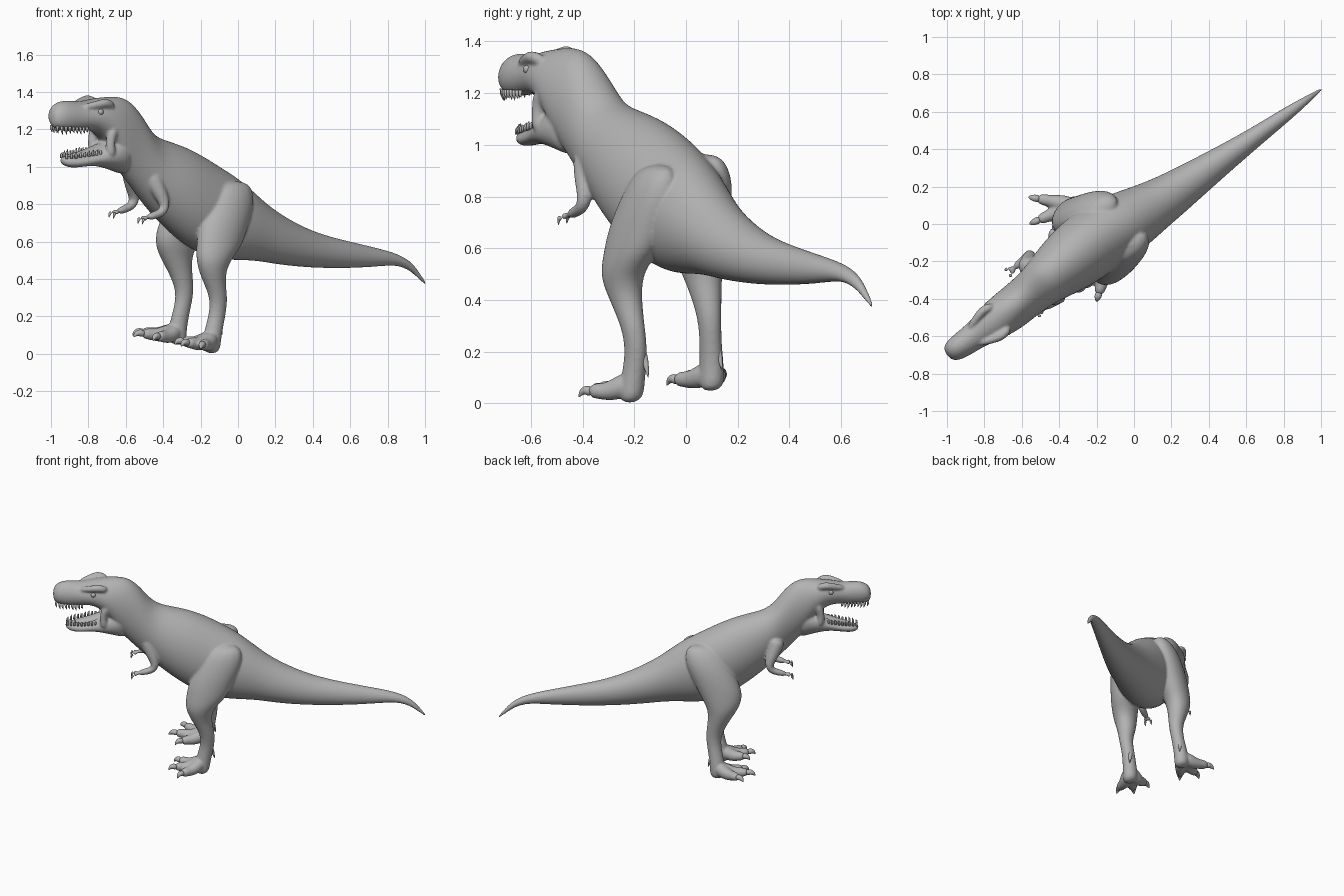
import bpy
import bmesh
from math import sin, cos, pi
from mathutils import Vector

default_cube = bpy.data.objects.get("Cube")
if default_cube:
    bpy.data.objects.remove(default_cube, do_unlink=True)

# One plain grey for the whole animal
grey = bpy.data.materials.new("plain_grey")
grey.use_nodes = True
grey.diffuse_color = (0.45, 0.45, 0.45, 1)
grey.node_tree.nodes["Principled BSDF"].inputs["Base Color"].default_value = (0.45, 0.45, 0.45, 1)

LATERAL = Vector((-0.584, 0.812, 0.12))
BACKWARD = Vector((0.812, 0.584, 0))


def place(along, side, z):
    """Body frame (towards tail, towards far side, up) to world, with a slight roll."""
    return BACKWARD * along + LATERAL * side + Vector((0, 0, z - 0.006))


def loft(bm, rings):
    """Skin a series of equal rings and close both ends."""
    loops = [[bm.verts.new(p) for p in ring] for ring in rings]
    count = len(loops[0])
    for a, b in zip(loops, loops[1:]):
        for i in range(count):
            j = (i + 1) % count
            bm.faces.new((a[i], a[j], b[j], b[i]))
    bm.faces.new(loops[0][::-1])
    bm.faces.new(loops[-1])


def ellipse(center, u, v, sides):
    return [center + u * cos(2 * pi * i / sides) + v * sin(2 * pi * i / sides)
            for i in range(sides)]


def trunk(bm, rows):
    """Upright cross-sections: along, side, top, bottom, half width."""
    loft(bm, [ellipse(place(s, l, (top + low) / 2), LATERAL * w,
                      Vector((0, 0, (top - low) / 2)), 16)
              for s, l, top, low, w in rows])


def limb(bm, points, radii, sides=8):
    """Round tube along a path of world points, without twisting."""
    points = [Vector(p) for p in points]
    u = (points[1] - points[0]).orthogonal()
    rings = []
    for i, (p, r) in enumerate(zip(points, radii)):
        t = (points[min(i + 1, len(points) - 1)] - points[max(i - 1, 0)]).normalized()
        u = (u - t * u.dot(t)).normalized()
        rings.append(ellipse(p, u * r, t.cross(u) * r, sides))
    loft(bm, rings)


def finish(name, bm):
    bmesh.ops.recalc_face_normals(bm, faces=bm.faces)
    mesh = bpy.data.meshes.new(name)
    bm.to_mesh(mesh)
    bm.free()
    mesh.materials.append(grey)
    mesh.polygons.foreach_set("use_smooth", [True] * len(mesh.polygons))
    obj = bpy.data.objects.new(name, mesh)
    bpy.context.collection.objects.link(obj)
    return obj


def soften(obj):
    sub = obj.modifiers.new("soften", "SUBSURF")
    sub.levels = sub.render_levels = 2


skin = bmesh.new()
claws = bmesh.new()

# Tail, torso, neck, skull and snout in one run
trunk(skin, [
    (1.243, 0, .382, .366, .008), (1.19, 0, .445, .405, .014),
    (1.14, 0, .50, .447, .021), (1.05, 0, .543, .482, .033),
    (.92, 0, .572, .472, .044), (.74, 0, .607, .462, .059),
    (.49, .005, .657, .462, .089), (.26, .01, .762, .48, .121),
    (.14, .02, .845, .498, .141), (.02, .03, .943, .50, .167),
    (-.09, .045, 1.003, .498, .186), (-.21, .05, 1.068, .525, .19),
    (-.335, .045, 1.12, .59, .185), (-.455, .04, 1.148, .68, .165),
    (-.56, .035, 1.182, .77, .137), (-.64, .025, 1.30, .85, .122),
    (-.72, .02, 1.375, .93, .117), (-.80, .015, 1.385, 1.02, .117),
    (-.87, .015, 1.378, 1.14, .112), (-.95, .012, 1.37, 1.20, .096),
    (-1.03, .012, 1.352, 1.20, .077), (-1.12, .012, 1.362, 1.19, .071),
    (-1.18, .014, 1.352, 1.20, .063), (-1.222, .016, 1.31, 1.225, .038)])

# Open lower jaw
trunk(skin, [
    (-.73, .015, 1.20, .95, .09), (-.80, .015, 1.19, .975, .11),
    (-.88, .015, 1.14, 1.0, .103), (-.96, .018, 1.09, 1.012, .078),
    (-1.04, .022, 1.065, 1.0, .064), (-1.10, .028, 1.06, .997, .05),
    (-1.14, .032, 1.055, 1.017, .025)])

# Brow ridges, cheek muscles and arms on both sides
for d in (-1, 1):
    limb(skin, [place(-.86, .012 + d * .07, 1.335), place(-.92, .012 + d * .088, 1.36),
                place(-.97, .012 + d * .073, 1.345), place(-1.05, .012 + d * .045, 1.325)],
         (.024, .027, .024, .02))
    limb(skin, [place(-.86, .015 + d * .085, 1.23), place(-.895, .015 + d * .08, 1.15),
                place(-.88, .015 + d * .082, 1.06)], (.036, .024, .036))
    hand = place(-.66, .05 + d * .132, .745)
    limb(skin, [place(-.60, .05 + d * .085, .99), place(-.59, .05 + d * .105, .93),
                place(-.56, .05 + d * .13, .86), place(-.545, .05 + d * .14, .81),
                place(-.56, .05 + d * .142, .775), place(-.61, .05 + d * .138, .757), hand],
         (.06, .054, .04, .032, .028, .024, .02))
    for spread in (-1, 1):
        tip = place(-.69, .05 + d * .132 + spread * .02, .738)
        limb(skin, [hand, tip], (.017, .014))
        limb(claws, [tip, tip + place(-.01, 0, .002), tip + place(-.014, 0, -.025)],
             (.012, .01, .001), 6)

# Legs: shared radii (across, fore-aft), separate joint positions for the stride
leg_radii = [(.06, .10), (.09, .15), (.095, .155), (.092, .142), (.08, .1),
             (.063, .07), (.044, .05), (.042, .048), (.048, .053), (.052, .052)]
near_leg = [(-.015, -.11, .93), (-.035, -.14, .81), (-.08, -.188, .68),
            (-.10, -.213, .58), (-.135, -.25, .50), (-.137, -.235, .41),
            (-.10, -.205, .30), (-.112, -.19, .20), (-.14, -.207, .09), (-.145, -.213, -.002)]
far_leg = [(-.16, .066, .97), (-.217, .078, .85), (-.288, .054, .71),
           (-.325, .045, .61), (-.338, .058, .53), (-.31, .075, .44),
           (-.28, .092, .33), (-.302, .095, .23), (-.325, .10, .13), (-.325, .10, .044)]
near_toes = [(-.34, -.25, .06), (-.305, -.365, .05), (-.20, -.415, .035)]
far_toes = [(-.565, .145, .11), (-.56, 0, .10), (-.455, -.075, .08)]

for joints, toes in ((near_leg, near_toes), (far_leg, far_toes)):
    loft(skin, [ellipse(Vector(p), LATERAL * a, BACKWARD * b, 12)
                for p, (a, b) in zip(joints, leg_radii)])
    ankle, sole = Vector(joints[-2]), Vector(joints[-1])
    for toe in toes:
        tip = Vector(toe)
        flat = Vector((tip.x - sole.x, tip.y - sole.y, 0))
        base = sole.lerp(tip, .8) + Vector((0, 0, .016))
        limb(skin, [ankle, sole.lerp(tip, .3) + Vector((0, 0, .042)),
                    sole.lerp(tip, .52) + Vector((0, 0, .028)),
                    sole.lerp(tip, .68) + Vector((0, 0, .026)), base],
             (.05, .048, .036, .033, .025))
        limb(claws, [base - flat * .06, base + flat * .07 + Vector((0, 0, .01)),
                     base + flat * .15, tip + Vector((0, 0, -.012))],
             (.022, .021, .014, .001))
    # Dewclaw behind the ankle
    shin = Vector(joints[-3])
    limb(claws, [shin + Vector((-.01, .01, .03)), shin + Vector((.012, .032, -.03)),
                 shin + Vector((.028, .045, -.105))], (.016, .018, .001))

body = finish("body", skin)
soften(body)
fuse = body.modifiers.new("fuse", "REMESH")
fuse.mode = "VOXEL"
fuse.voxel_size = 0.0075
fuse.use_smooth_shade = True
relax = body.modifiers.new("relax", "SMOOTH")
relax.factor = 0.5
relax.iterations = 6

soften(finish("claws", claws))

# Teeth follow the edges of both jaws, larger towards the front
teeth = bmesh.new()
for i in range(9):
    f = i / 8
    for d in (-1, 1):
        size = .003 + .009 * f + .01 * sin(i * 2.4) ** 2
        upper = place(-1.03 - .17 * f, .013 + d * (.062 - .034 * f ** 3), 1.225)
        limb(teeth, [upper, upper - Vector((0, 0, .02)),
                     upper + place(.006, 0, -.02 - size)], (.008, .007, .001), 6)
        lower = place(-.94 - .185 * f, .018 + .01 * f + d * (.066 - .042 * f ** 2),
                      1.076 - .03 * f)
        limb(teeth, [lower, lower + Vector((0, 0, .02)),
                     lower + place(.006, 0, .025 + size)], (.008, .007, .001), 6)
finish("teeth", teeth)

# Tongue
tongue = bmesh.new()
trunk(tongue, [(-.84, .015, 1.15, 1.08, .04), (-.93, .016, 1.12, 1.07, .042),
               (-1.02, .02, 1.085, 1.05, .036), (-1.08, .024, 1.075, 1.055, .02)])
soften(finish("tongue", tongue))

# Eyes under the brows
eyes = bmesh.new()
for d in (-1, 1):
    ball = bmesh.ops.create_uvsphere(eyes, u_segments=16, v_segments=10, radius=.016)
    bmesh.ops.translate(eyes, verts=ball["verts"], vec=place(-.955, .012 + d * .082, 1.307))
finish("eyes", eyes)
